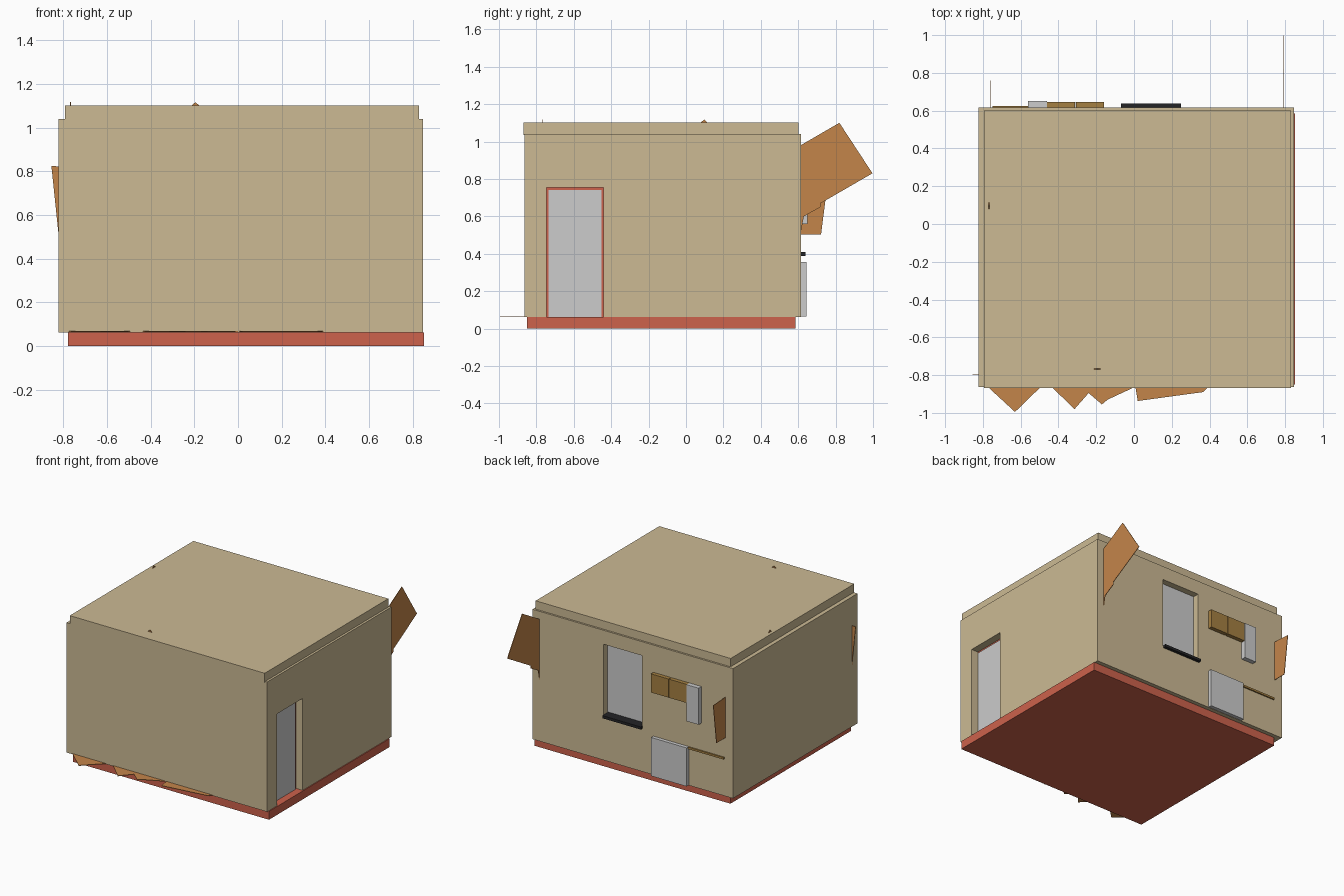
import bpy
import bmesh
from mathutils import Vector

old = bpy.data.objects.get("Cube")
if old:
    bpy.data.objects.remove(old, do_unlink=True)


def material(name, r, g, b):
    """Flat colour from display values in 0-255."""
    lin = [(c / 255 / 12.92) if c < 11 else ((c / 255 + 0.055) / 1.055) ** 2.4 for c in (r, g, b)]
    m = bpy.data.materials.new(name)
    m.use_nodes = True
    m.diffuse_color = (*lin, 1)
    m.node_tree.nodes["Principled BSDF"].inputs["Base Color"].default_value = (*lin, 1)
    return m


TAN = material("tan plaster", 204, 186, 148)
RED = material("brick red", 205, 98, 76)
GREY = material("light grey", 204, 204, 204)
BROWN = material("cardboard brown", 196, 133, 74)
BRASS = material("dark ochre wood", 165, 128, 66)
BLACK = material("black", 36, 36, 38)


def finish(name, bm, mat):
    bmesh.ops.recalc_face_normals(bm, faces=bm.faces)
    me = bpy.data.meshes.new(name)
    bm.to_mesh(me)
    bm.free()
    if mat:
        me.materials.append(mat)
    ob = bpy.data.objects.new(name, me)
    bpy.context.collection.objects.link(ob)
    return ob


def box(name, x, y, z, mat=None):
    """Box from three (low, high) ranges."""
    bm = bmesh.new()
    bmesh.ops.create_cube(bm, size=1)
    for v in bm.verts:
        v.co = [lo + (hi - lo) * (c + 0.5) for c, (lo, hi) in zip(v.co, (x, y, z))]
    return finish(name, bm, mat)


def sheet(name, axis, at, points, thick=0.004):
    """Thin sheet with a flat outline, square to one axis."""
    bm = bmesh.new()
    verts = []
    for a, b in points:
        co = [a, b]
        co.insert(axis, at)
        verts.append(bm.verts.new(co))
    face = bm.faces.new(verts)
    ext = bmesh.ops.extrude_face_region(bm, geom=[face])
    move = Vector((0, 0, 0))
    move[axis] = thick
    bmesh.ops.translate(bm, vec=move, verts=[g for g in ext["geom"] if isinstance(g, bmesh.types.BMVert)])
    return finish(name, bm, BROWN)


def cut(ob, *cutters):
    """Subtract each cutter and throw it away."""
    bpy.context.view_layer.objects.active = ob
    for c in cutters:
        c.hide_render = True
        mod = ob.modifiers.new("cut", "BOOLEAN")
        mod.operation = "DIFFERENCE"
        mod.solver = "EXACT"
        mod.object = c
        bpy.ops.object.modifier_apply(modifier=mod.name)
        bpy.data.objects.remove(c, do_unlink=True)


# Floor slab, hollow walls with a doorway and a window, roof slab
box("floor_slab", (-0.78, 0.853), (-0.85, 0.585), (0, 0.063), RED)
walls = box("walls", (-0.823, 0.847), (-0.863, 0.616), (0.063, 1.04), TAN)
cut(walls,
    box("room_cutter", (-0.765, 0.787), (-0.81, 0.56), (0, 1.2)),
    box("door_cutter", (0.7, 1), (-0.745, -0.44), (0, 0.755)),
    box("window_cutter", (-0.065, 0.255), (0.5, 0.8), (0.4, 0.935)))
box("roof_slab", (-0.793, 0.83), (-0.868, 0.602), (1.035, 1.103), TAN)

# Door in its frame
box("door_frame", (0.765, 0.79), (-0.75, -0.435), (0.06, 0.76), RED)
box("door", (0.785, 0.797), (-0.736, -0.452), (0.06, 0.741), GREY)

# Window pane and sill
box("window_pane", (-0.07, 0.26), (0.545, 0.568), (0.39, 0.94), GREY)
box("window_sill", (-0.07, 0.25), (0.56, 0.638), (0.388, 0.408), BLACK)

# Kitchen units showing through the back wall
for side, (lo, hi) in {"left": (-0.308, -0.16), "right": (-0.46, -0.312)}.items():
    box("wall_cupboard_" + side, (lo, hi), (0.5, 0.646), (0.695, 0.835), BRASS)
box("tall_cabinet", (-0.56, -0.46), (0.5, 0.65), (0.56, 0.835), GREY)
box("low_cabinet", (-0.455, -0.16), (0.5, 0.643), (0.065, 0.355), GREY)
box("counter_edge", (-0.75, -0.455), (0.5, 0.626), (0.34, 0.355), BRASS)

# Loose sheets standing through the walls
sheet("large_wall_sheet", 0, 0.788,
      [(0.57, 0.955), (0.82, 1.1), (0.997, 0.83), (0.72, 0.67), (0.72, 0.65),
       (0.63, 0.6), (0.615, 0.52), (0.57, 0.52)])
sheet("small_wall_sheet", 0, -0.76, [(0.57, 0.81), (0.76, 0.8), (0.722, 0.503), (0.57, 0.503)])
sheet("side_wall_sheet", 1, -0.8, [(-0.78, 0.82), (-0.855, 0.825), (-0.817, 0.46), (-0.78, 0.46)])

# Sheets lying on the floor and poking out under the front wall
sheet("floor_sheet_left", 2, 0.064, [(-0.82, -0.82), (-0.63, -0.995), (-0.45, -0.82)])
sheet("floor_sheet_middle", 2, 0.064,
      [(-0.48, -0.82), (-0.315, -0.98), (-0.24, -0.895), (-0.17, -0.955),
       (-0.14, -0.93), (0, -0.865), (0, -0.82)])
sheet("floor_sheet_right", 2, 0.064,
      [(0, -0.82), (0.02, -0.937), (0.365, -0.89), (0.39, -0.865), (0.39, -0.82)])

# Sheet corners that just break through the roof
for name, axis, at, mid in (("front_roof_tip", 1, -0.77, -0.195), ("side_roof_tip", 0, -0.77, 0.097)):
    sheet(name, axis, at, [(mid - 0.02, 1.1), (mid, 1.117), (mid + 0.02, 1.1)])
